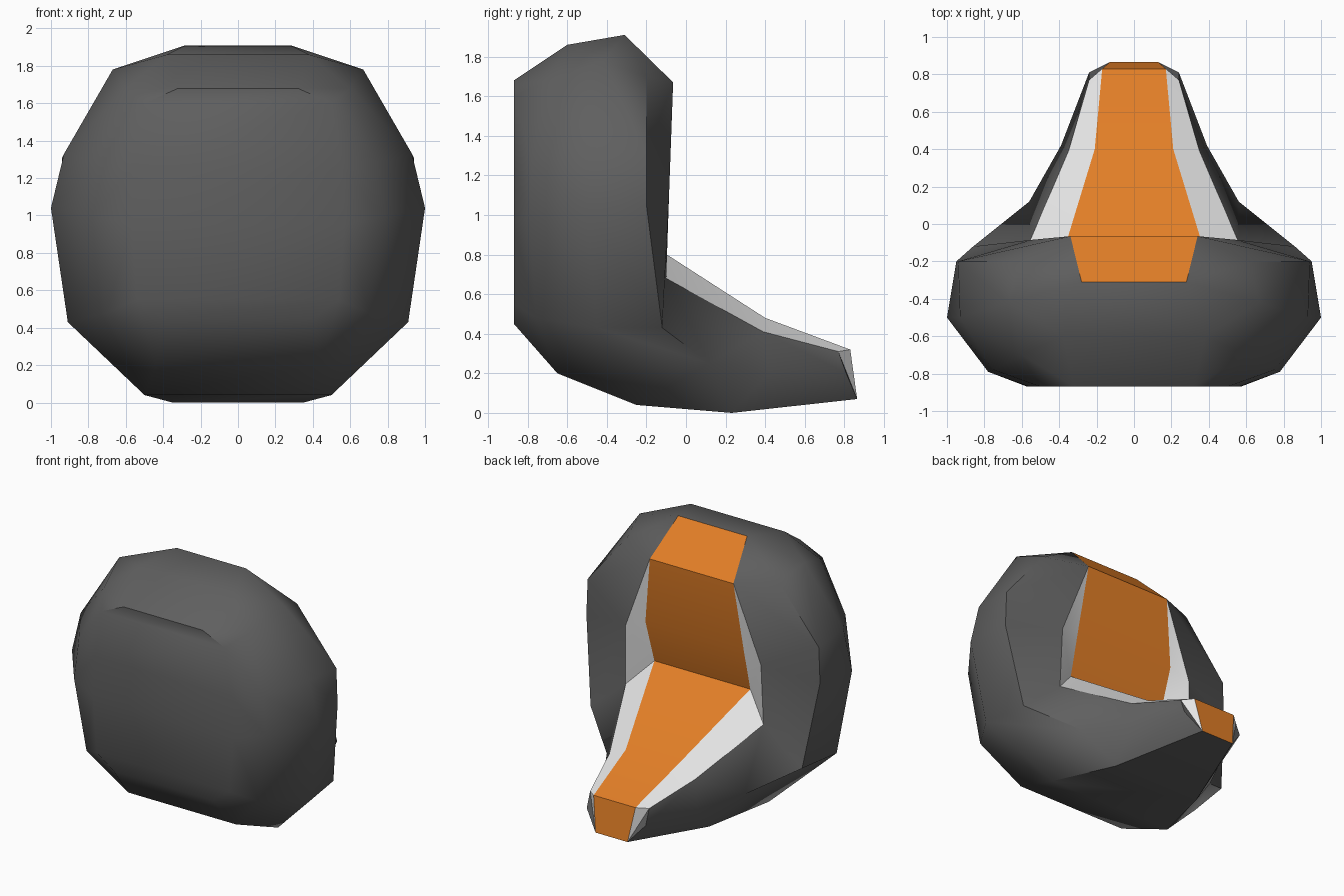
import bpy, bmesh, math

if "Cube" in bpy.data.objects:
    bpy.data.objects.remove(bpy.data.objects["Cube"])

# Right-half control points (x, y, z); the left half is mirrored.
# Body rings run from the top edge down to the bottom edge.
front = [(.32, -.87, 1.68), (.5, -.87, 1.6), (.56, -.87, 1.25),
         (.57, -.87, .95), (.54, -.87, .55), (.4, -.87, .45)]
bevel = [(.38, -.6, 1.86), (.6, -.7, 1.68), (.75, -.78, 1.28),
         (.78, -.79, 1.0), (.7, -.76, .48), (.44, -.65, .2)]
rim = [(.28, -.31, 1.91), (.67, -.42, 1.78), (.93, -.5, 1.33),
       (1.0, -.5, 1.04), (.91, -.45, .43), (.5, -.25, .04)]
back = [(.34, -.065, 1.67), (.62, -.2, 1.7), (.94, -.2, 1.31),
        (.95, -.2, 1.05), (.86, -.12, .43)]
# Foot: side edge, underside, tip
side = [(.56, .12, .25), (.39, .42, .2), (.24, .81, .2)]
sole, tip = (.35, .23, 0), (.13, .865, .07)
# Outer edge of the white trim and outer edge of the orange stripe
trim = [(.55, -.085, 1.12), (.56, -.1, .68), (.35, .39, .41), (.24, .77, .31)]
stripe = [(.40, -.1, 1.18), (.39, -.19, .86), (.21, .4, .48), (.17, .83, .32)]

bm = bmesh.new()
cache = {}


def vert(p, s):
    key = (round(p[0] * s, 4), p[1], p[2])
    if key not in cache:
        cache[key] = bm.verts.new(key)
    return cache[key]


def patch(mat, *pts):
    """One face on each side of the centre plane."""
    for s in (1, -1):
        f = bm.faces.new([vert(p, s) for p in pts])
        f.material_index = mat


def centre(mat, line):
    """Strip across the centre plane following a line of points."""
    for a, b in zip(line, line[1:]):
        f = bm.faces.new([vert(a, 1), vert(a, -1), vert(b, -1), vert(b, 1)])
        f.material_index = mat


def loft(mat, r1, r2):
    for i in range(len(r1) - 1):
        patch(mat, r1[i], r1[i + 1], r2[i + 1], r2[i])


SHELL, TRIM, STRIPE = 0, 1, 2

# Rounded body
loft(SHELL, front, bevel)
loft(SHELL, bevel, rim)
loft(SHELL, rim[:5], back)
centre(SHELL, front)
centre(SHELL, [front[0], bevel[0], rim[0]])
centre(SHELL, [front[5], bevel[5], rim[5], sole, tip])
# front sides between the outer ring points and the centre strip are one flat face
# Back of the body around the trim
patch(SHELL, back[0], back[1], back[2], trim[0])
patch(SHELL, trim[0], back[2], back[3])
patch(SHELL, trim[0], back[3], back[4], trim[1])
# Foot sides and underside
patch(SHELL, trim[1], back[4], side[0], trim[2])
patch(SHELL, trim[2], side[0], side[1])
patch(SHELL, trim[2], side[1], side[2], trim[3])
patch(SHELL, trim[3], side[2], tip)
patch(SHELL, rim[4], back[4], side[0], rim[5])
patch(SHELL, rim[5], side[0], sole)
patch(SHELL, side[0], side[1], sole)
patch(SHELL, side[1], side[2], sole)
patch(SHELL, side[2], tip, sole)
# White trim
patch(TRIM, back[0], trim[0], stripe[0])
loft(TRIM, trim, stripe)
patch(TRIM, trim[3], tip, stripe[3])
# Orange stripe
centre(STRIPE, [rim[0], back[0]] + stripe + [tip])

bmesh.ops.recalc_face_normals(bm, faces=bm.faces)

# Split the surface into one object per part
PARTS = [("body_shell", "charcoal grey", (.115, .115, .115, 1)),
         ("white_trim", "white", (.82, .82, .82, 1)),
         ("orange_stripe", "orange", (.76, .21, .02, 1))]
for i, (name, colour, rgba) in enumerate(PARTS):
    part = bm.copy()
    bmesh.ops.delete(part, geom=[f for f in part.faces if f.material_index != i],
                     context='FACES')
    for f in part.faces:
        f.material_index = 0
    mesh = bpy.data.meshes.new(name)
    part.to_mesh(mesh)
    part.free()
    mat = bpy.data.materials.new(colour)
    mat.diffuse_color = rgba
    mat.use_nodes = True
    mat.node_tree.nodes["Principled BSDF"].inputs["Base Color"].default_value = mat.diffuse_color
    mesh.materials.append(mat)
    ob = bpy.data.objects.new(name, mesh)
    bpy.context.collection.objects.link(ob)
    bpy.ops.object.select_all(action='DESELECT')
    ob.select_set(True)
    bpy.context.view_layer.objects.active = ob
    bpy.ops.object.shade_smooth_by_angle(angle=math.radians(45))
bm.free()
